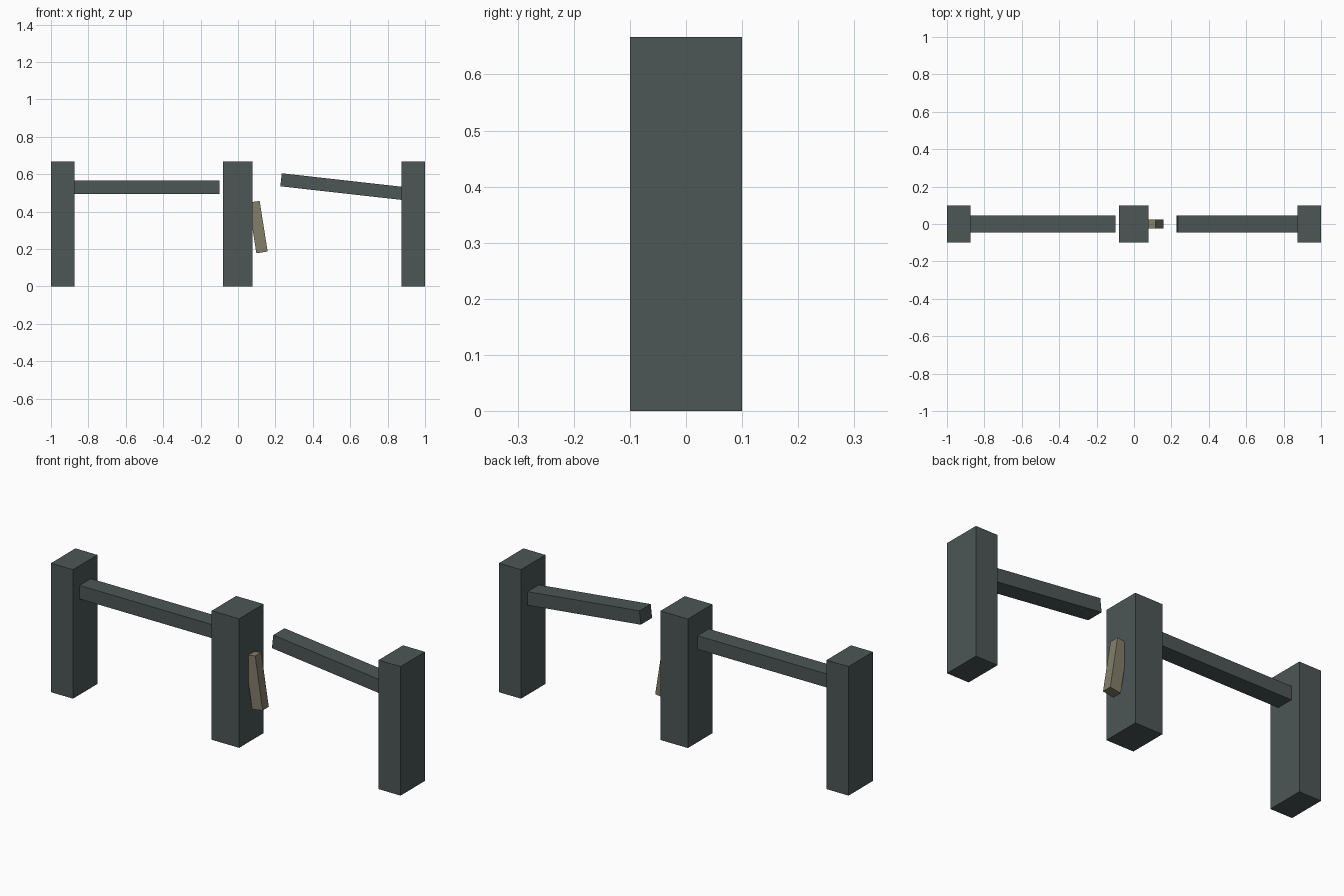
import bpy
from math import radians

cube = bpy.data.objects.get("Cube")
if cube:
    bpy.data.objects.remove(cube, do_unlink=True)


def material(name, color):
    mat = bpy.data.materials.new(name)
    mat.use_nodes = True
    mat.diffuse_color = color
    mat.node_tree.nodes["Principled BSDF"].inputs["Base Color"].default_value = color
    return mat


def box(name, centre, size, mat, tilt=0):
    """Box of the given size, tilted in degrees about the y axis."""
    bpy.ops.mesh.primitive_cube_add(size=1, location=centre,
                                    rotation=(0, radians(tilt), 0))
    obj = bpy.context.object
    obj.name = name
    obj.scale = size
    obj.data.materials.append(mat)
    return obj


slate = material("dark slate", (0.072, 0.094, 0.092, 1))
wood = material("weathered tan", (0.225, 0.21, 0.143, 1))

# Three upright posts
HEIGHT = 0.667
for name, x, width in (("right_post", -0.937, 0.126),
                       ("centre_post", -0.002, 0.157),
                       ("left_post", 0.937, 0.126)):
    box(name, (x, 0, HEIGHT / 2), (width, 0.2, HEIGHT), slate)

# Level rail, stopping just short of the centre post
box("level_rail", (-0.499, 0, 0.53), (0.802, 0.092, 0.07), slate)

# Broken rail, sagging into the outer post
box("broken_rail", (0.568, 0, 0.532), (0.68, 0.092, 0.07), slate, tilt=6.4)

# Loose plank leaning on the centre post
box("loose_plank", (0.107, 0, 0.317), (0.061, 0.05, 0.274), wood, tilt=-9)
